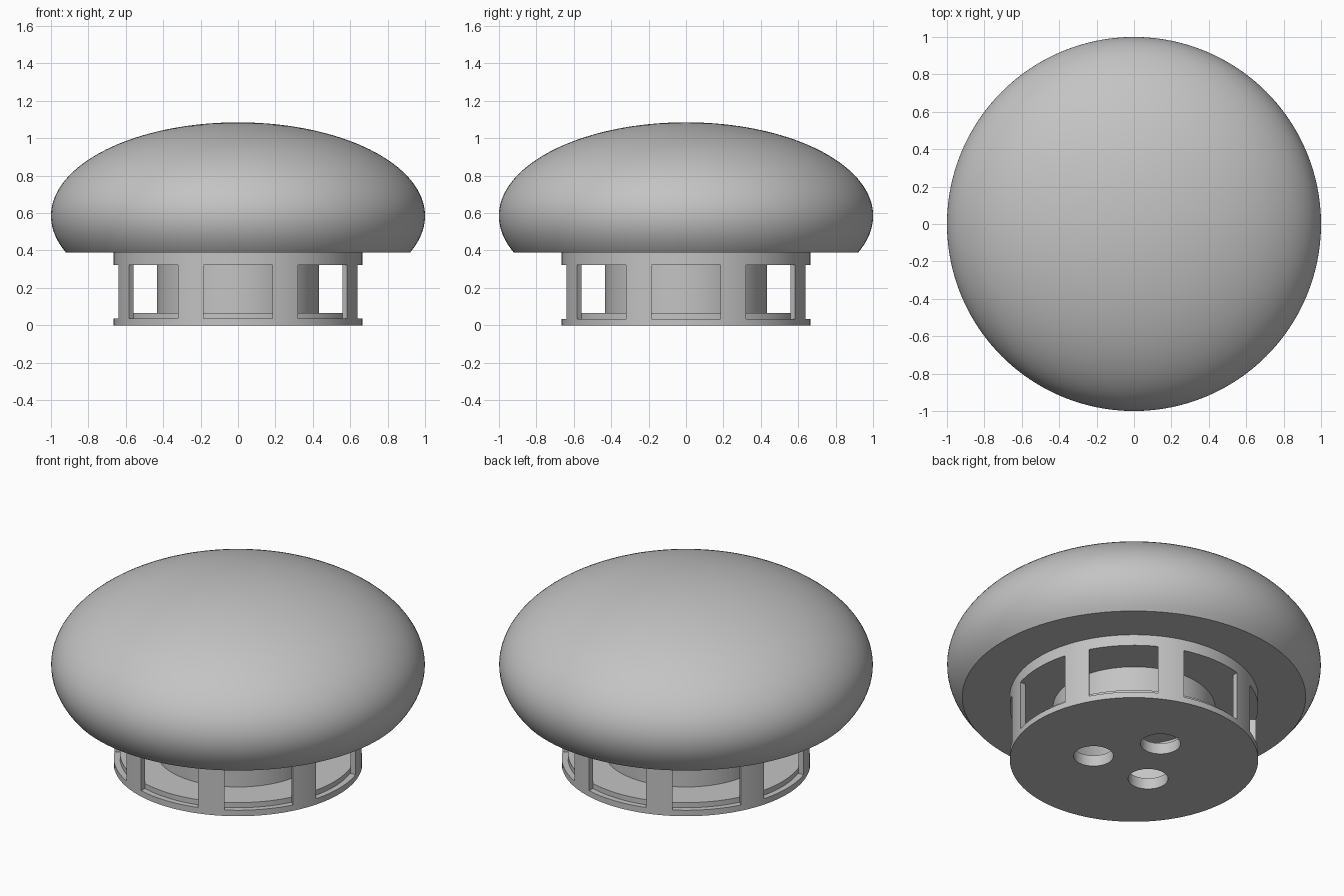
import bpy, bmesh
from math import sin, cos, pi, radians, asin
from mathutils import Matrix, Vector

if "Cube" in bpy.data.objects:
    bpy.data.objects.remove(bpy.data.objects["Cube"], do_unlink=True)

# Single plain grey material
grey = bpy.data.materials.new("plain_grey")
grey.use_nodes = True
grey.diffuse_color = (0.55, 0.55, 0.55, 1)
grey.node_tree.nodes["Principled BSDF"].inputs["Base Color"].default_value = grey.diffuse_color


def make_object(name, bm):
    mesh = bpy.data.meshes.new(name)
    bmesh.ops.recalc_face_normals(bm, faces=bm.faces[:])
    bm.to_mesh(mesh)
    bm.free()
    mesh.materials.append(grey)
    obj = bpy.data.objects.new(name, mesh)
    bpy.context.collection.objects.link(obj)
    return obj


def lathe(name, profile, steps=128):
    """Revolve (radius, height) points around the z axis."""
    bm = bmesh.new()
    verts = [bm.verts.new((r, 0, z)) for r, z in profile]
    edges = [bm.edges.new(pair) for pair in zip(verts, verts[1:])]
    bmesh.ops.spin(bm, geom=verts + edges, cent=(0, 0, 0), axis=(0, 0, 1),
                   angle=2 * pi, steps=steps, use_merge=True)
    bmesh.ops.remove_doubles(bm, verts=bm.verts[:], dist=1e-5)
    return make_object(name, bm)


def ring(name, inner, outer, low, high):
    return lathe(name, [(inner, low), (outer, low), (outer, high), (inner, high), (inner, low)])


def disc(name, radius, low, high):
    return lathe(name, [(0, low), (radius, low), (radius, high), (0, high)])


def cut(obj, bm):
    """Subtract the cutter, then remove it."""
    cutter = make_object("cutter", bm)
    cutter.hide_render = True
    mod = obj.modifiers.new("cut", 'BOOLEAN')
    mod.operation, mod.solver, mod.object = 'DIFFERENCE', 'EXACT', cutter
    bpy.context.view_layer.objects.active = obj
    bpy.ops.object.modifier_apply(modifier=mod.name)
    bpy.data.objects.remove(cutter, do_unlink=True)


outer, inner, height, plate = 0.665, 0.632, 0.388, 0.065
ceiling = height - plate

# Dome: ellipsoid with its underside cut flat
mid, rise = 0.585, 0.5
start = asin((height - mid) / rise)
arc = [start + (pi / 2 - start) * i / 48 for i in range(49)]
dome = lathe("dome", [(0, height)] + [(cos(a), mid + rise * sin(a)) for a in arc[:-1]]
             + [(0, mid + rise)])

# Base wall with eight windows
wall = ring("base_wall", inner, outer, 0, height)
bm = bmesh.new()
sill, head = 0.035, ceiling
for i in range(8):
    bmesh.ops.create_cube(bm, size=1, matrix=(
        Matrix.Rotation(i * pi / 4, 4, 'Z')
        @ Matrix.Translation((0.65, 0, (sill + head) / 2))
        @ Matrix.Diagonal((0.25, 0.37, head - sill, 1))))
cut(wall, bm)

# Floor with three round holes
floor = disc("base_floor", inner, 0, plate)
bm = bmesh.new()
for i in range(3):
    a = pi / 2 + i * 2 * pi / 3
    bmesh.ops.create_cone(bm, cap_ends=True, segments=48, radius1=0.107, radius2=0.107,
                          depth=0.3, matrix=Matrix.Translation((0.22 * cos(a), 0.22 * sin(a), 0)))
cut(floor, bm)

# Ceiling plate and hollow core
top = disc("base_ceiling", inner, ceiling, height)
core = ring("hollow_core", 0.4, 0.434, plate, ceiling)

# Smooth curved surfaces, crisp edges
for obj in (dome, wall, floor, top, core):
    obj.data.shade_smooth()
    obj.data.set_sharp_from_angle(angle=radians(30))
